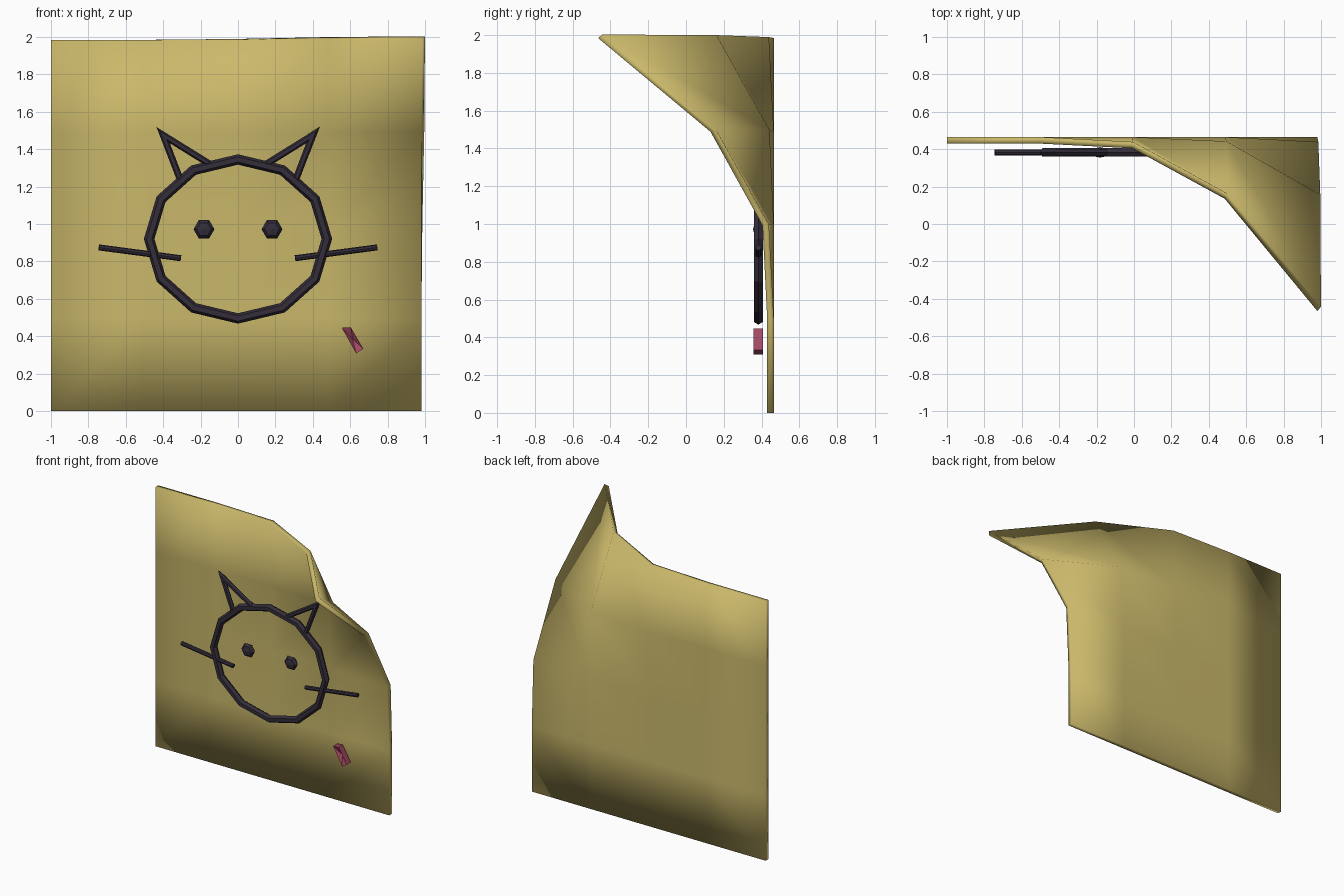
import bpy, bmesh, math
from mathutils import Vector

if "Cube" in bpy.data.objects:
    bpy.data.objects.remove(bpy.data.objects["Cube"], do_unlink=True)


def material(name, rgb):
    m = bpy.data.materials.new(name)
    m.use_nodes = True
    m.diffuse_color = (*rgb, 1)
    m.node_tree.nodes["Principled BSDF"].inputs["Base Color"].default_value = (*rgb, 1)
    return m


PAPER = material("paper yellow", (0.59, 0.48, 0.145))
INK = material("dark ink", (0.034, 0.026, 0.042))
PINK = material("pink", (0.36, 0.065, 0.12))
FACE_Y = 0.383


def add_object(name, bm, mat, smooth=False):
    mesh = bpy.data.meshes.new(name)
    for f in bm.faces:
        f.smooth = smooth
    bm.to_mesh(mesh)
    bm.free()
    mesh.materials.append(mat)
    obj = bpy.data.objects.new(name, mesh)
    bpy.context.collection.objects.link(obj)
    return obj


def tube(name, points, radius, closed=True, sides=6):
    """Mitred tube through (x, z) points in the plane of the drawing."""
    bm = bmesh.new()
    pts = [Vector(p) for p in points]
    n = len(pts)
    rings = []
    for i, p in enumerate(pts):
        into = p - pts[i - 1] if closed or i else pts[1] - p
        out = pts[(i + 1) % n] - p if closed or i < n - 1 else into
        into, out = into.normalized(), out.normalized()
        tangent = (into + out).normalized()
        side = Vector((-tangent.y, tangent.x)) / max(tangent.dot(out), 0.25)
        ring = []
        for k in range(sides):
            a = math.tau * k / sides
            q = p + side * radius * math.cos(a)
            ring.append(bm.verts.new((q.x, FACE_Y + radius * math.sin(a), q.y)))
        rings.append(ring)
    for i in range(n if closed else n - 1):
        a, b = rings[i], rings[(i + 1) % n]
        for k in range(sides):
            j = (k + 1) % sides
            bm.faces.new((a[k], a[j], b[j], b[k]))
    if not closed:
        bm.faces.new(rings[0])
        bm.faces.new(rings[-1])
    bmesh.ops.recalc_face_normals(bm, faces=bm.faces[:])
    return add_object(name, bm, INK)


# Paper sheet with its upper corner peeling forward
peel = {(4, 4): -0.465, (3, 4): 0.135, (4, 3): 0.13,
        (2, 4): 0.405, (4, 2): 0.405, (3, 3): 0.41}
bm = bmesh.new()
bmesh.ops.create_grid(bm, x_segments=4, y_segments=4, size=1)
for v in bm.verts:
    col, row = round((v.co.x + 1) * 2), round((v.co.y + 1) * 2)
    v.co = (-1 + col * 0.495, peel.get((col, row), 0.43), row * 0.496)
sheet = add_object("paper_sheet", bm, PAPER, smooth=True)
solid = sheet.modifiers.new("thickness", "SOLIDIFY")
solid.thickness = 0.035
solid.offset = -1

# Head outline
tube("head_outline", [(0.475 * math.sin(math.tau * k / 12),
                       0.92 + 0.425 * math.cos(math.tau * k / 12))
                      for k in range(12)], 0.027)

# Ears, whiskers and eyes on both sides
for label, s in (("left", 1), ("right", -1)):
    tube(label + "_ear", [(s * x, z) for x, z in
                          ((0.4, 1.475), (0.31, 1.24), (0.15, 1.32))], 0.018)
    tube(label + "_whisker", [(s * 0.745, 0.875), (s * 0.305, 0.817)],
         0.016, closed=False, sides=8)
    bm = bmesh.new()
    bmesh.ops.create_uvsphere(bm, u_segments=6, v_segments=4, radius=0.056)
    for v in bm.verts:
        x, y, z = v.co
        v.co = (s * 0.182 + y, FACE_Y + z * 0.5, 0.972 + x)
    bmesh.ops.recalc_face_normals(bm, faces=bm.faces[:])
    add_object(label + "_eye", bm, INK)

# Small slanted pink mark with a hollow front
bm = bmesh.new()
corners = ((0.555, 0.445), (0.603, 0.448), (0.67, 0.333), (0.632, 0.308))
near = [bm.verts.new((x, 0.357, z)) for x, z in corners]
far = [bm.verts.new((x, 0.407, z)) for x, z in corners]
front = bm.faces.new(near)
bm.faces.new(far)
for i in range(4):
    j = (i + 1) % 4
    bm.faces.new((near[i], near[j], far[j], far[i]))
bmesh.ops.recalc_face_normals(bm, faces=bm.faces[:])
hollow = bmesh.ops.poke(bm, faces=[front])["verts"][0]
hollow.co.y += 0.03
add_object("pink_mark", bm, PINK)
